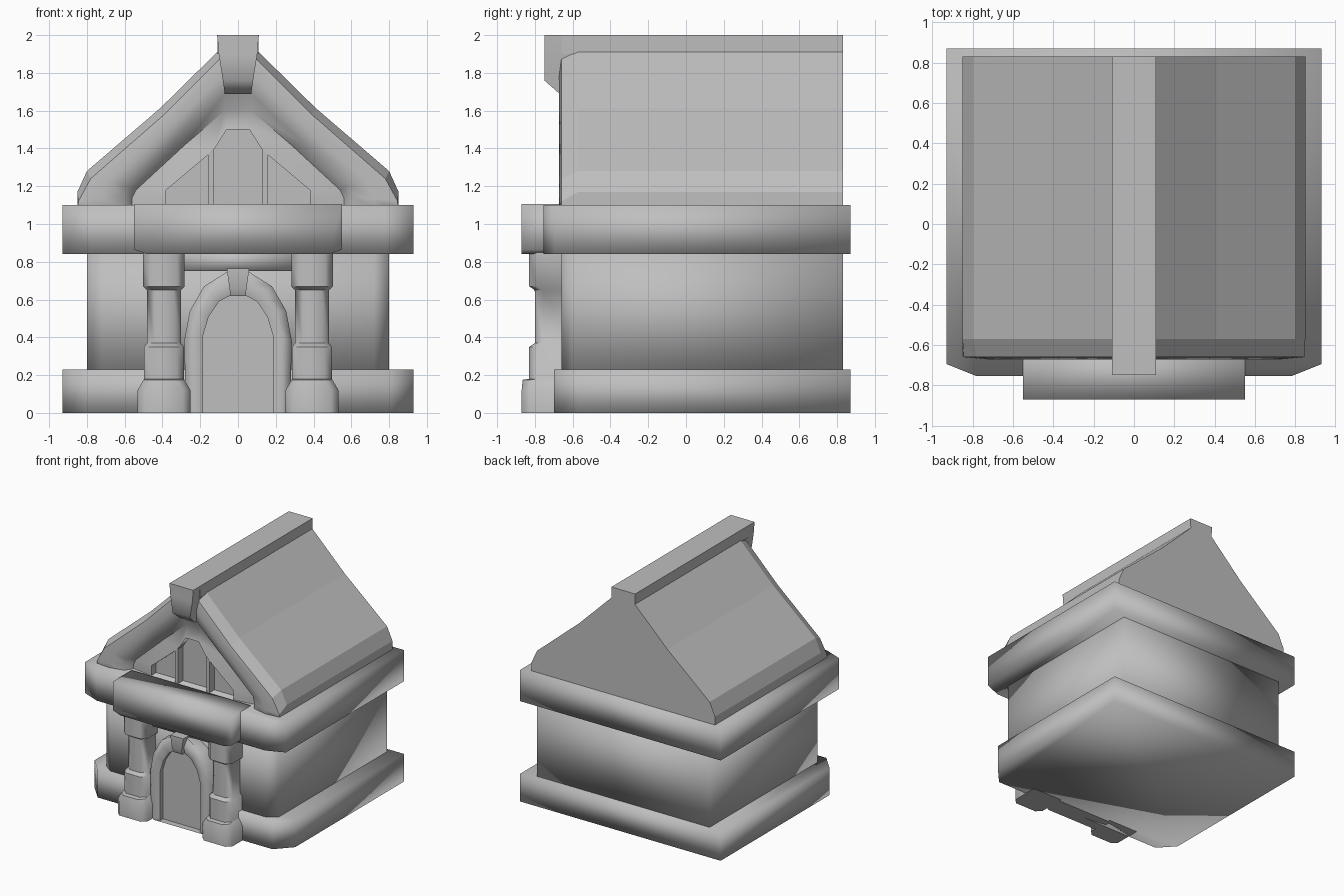
import bpy, bmesh
from math import radians

cube = bpy.data.objects.get("Cube")
if cube:
    bpy.data.objects.remove(cube, do_unlink=True)

stone = bpy.data.materials.new("plain_grey")
stone.use_nodes = True
GREY = (0.52, 0.52, 0.52, 1)
stone.diffuse_color = GREY
stone.node_tree.nodes["Principled BSDF"].inputs["Base Color"].default_value = GREY


def loft(name, rings, angle=35):
    """Skin closed rings of equal length, cap both ends."""
    bm = bmesh.new()
    loops = [[bm.verts.new(p) for p in ring] for ring in rings]
    n = len(loops[0])
    for a, b in zip(loops, loops[1:]):
        for i in range(n):
            j = (i + 1) % n
            bm.faces.new((a[i], a[j], b[j], b[i]))
    bm.faces.new(loops[0][::-1])
    bm.faces.new(loops[-1])
    bmesh.ops.recalc_face_normals(bm, faces=bm.faces[:])
    mesh = bpy.data.meshes.new(name)
    bm.to_mesh(mesh)
    bm.free()
    mesh.materials.append(stone)
    ob = bpy.data.objects.new(name, mesh)
    bpy.context.collection.objects.link(ob)
    bpy.ops.object.select_all(action="DESELECT")
    ob.select_set(True)
    bpy.context.view_layer.objects.active = ob
    bpy.ops.object.shade_smooth_by_angle(angle=radians(angle))


def plan(z, cx, half, front, back, cut_x, cut_y):
    """Horizontal rectangle with its two front corners cut off."""
    right = [(half, back), (half, front + cut_y), (half - cut_x, front)]
    return [(cx + x, y, z) for x, y in right] + [(cx - x, y, z) for x, y in right[::-1]]


def front_ring(y, half):
    """Upright symmetric ring from the points of its left half."""
    return [(x, y, z) for x, z in half] + [(-x, y, z) for x, z in half[::-1]]


def rect(z, half, front, back):
    return [(half, front, z), (half, back, z), (-half, back, z), (-half, front, z)]


# Plinth, walls and upper band, softly shaded around every edge
for name, low, high, half, front, back, cx, cy in (
        ("plinth", 0, 0.23, 0.93, -0.7, 0.87, 0.12, 0.13),
        ("walls", 0.2, 0.87, 0.8, -0.66, 0.83, 0.08, 0.06),
        ("upper_band", 0.84, 1.1, 0.93, -0.755, 0.87, 0.15, 0.06)):
    loft(name, [plan(z, 0, half, front, back, cx, cy) for z in (low, high)], 95)

# Roof with bevelled front edge, hollow at the front
roof = [(0.85, 1.06), (0.85, 1.17), (0.8, 1.28), (0.41, 1.615), (0.1, 1.92)]
edge = [(0.85, 1.06), (0.845, 1.12), (0.78, 1.24), (0.39, 1.58), (0.09, 1.88)]
loft("roof", [front_ring(y, half) for y, half in (
    (0.83, roof), (-0.57, roof), (-0.66, edge), (-0.5, edge))], 3)

# Rounded gable frame with sunken openings, filling the hollow
opening = [(0.6, 1.09), (0.6, 1.15), (0.59, 1.2), (0.34, 1.43), (0.07, 1.69)]
frame = [(0.56, 1.09), (0.56, 1.14), (0.54, 1.18), (0.28, 1.42), (0.07, 1.6)]
window = [(0.38, 1.09), (0.38, 1.13), (0.38, 1.18), (0.13, 1.39), (0.06, 1.5)]
middle = [((a + c) / 2, (b + d) / 2) for (a, b), (c, d) in zip(edge, opening)]
loft("gable_frame", [front_ring(y, half) for y, half in (
    (-0.5, edge), (-0.66, edge), (-0.672, middle), (-0.645, opening),
    (-0.58, frame), (-0.605, window), (-0.54, window))], 60)

# Ridge beam and the wedge at its front
loft("ridge_beam", [rect(1.9, 0.108, -0.66, 0.83), rect(2, 0.11, -0.66, 0.83)])
loft("ridge_wedge", [rect(z, half, front, -0.5) for z, half, front in (
    (1.69, 0.07, -0.67), (1.76, 0.08, -0.75), (1.9, 0.102, -0.75), (2, 0.11, -0.75))], 60)

# Gable posts between the small openings
for side, word in ((1, "left"), (-1, "right")):
    post = [(0.13, 1.08), (0.16, 1.08), (0.16, 1.37), (0.13, 1.4)]
    loft(word + "_gable_post", [[(side * x, y, z) for x, z in post] for y in (-0.605, -0.52)])

# Porch lintel and the beam under it
lintel = [(0.48, 0.84), (0.55, 0.865), (0.55, 1.105)]
loft("porch_lintel", [front_ring(y, lintel) for y in (-0.87, -0.62)], 95)
loft("door_beam", [rect(z, 0.32, -0.73, -0.6) for z in (0.75, 0.86)], 95)

# Porch columns: foot, collar, shaft and capital
sections = ((0, 0.14, -0.87), (0.12, 0.14, -0.87), (0.175, 0.108, -0.865),
            (0.18, 0.105, -0.83), (0.35, 0.105, -0.83), (0.37, 0.09, -0.8),
            (0.65, 0.09, -0.8), (0.67, 0.11, -0.83), (0.85, 0.11, -0.83))
for side, word in ((1, "left"), (-1, "right")):
    loft(word + "_column", [plan(z, side * 0.392, half, front, -0.6, 0.04, 0.04)
                            for z, half, front in sections], 50)

# Rounded door arch with the flat door closing it
outer = [(0.275, 0), (0.285, 0.38), (0.255, 0.54), (0.18, 0.67), (0.06, 0.745)]
crest = [(0.23, 0), (0.235, 0.4), (0.205, 0.53), (0.14, 0.63), (0.05, 0.69)]
inner = [(0.185, 0), (0.185, 0.41), (0.155, 0.51), (0.1, 0.59), (0.04, 0.622)]
loft("door_arch", [front_ring(y, half) for y, half in (
    (-0.62, outer), (-0.755, outer), (-0.785, crest), (-0.765, inner), (-0.73, inner))], 60)

# Wedge at the top of the arch
loft("arch_wedge", [rect(z, half, front, -0.65) for z, half, front in (
    (0.62, 0.04, -0.79), (0.66, 0.045, -0.81), (0.765, 0.06, -0.81))])
